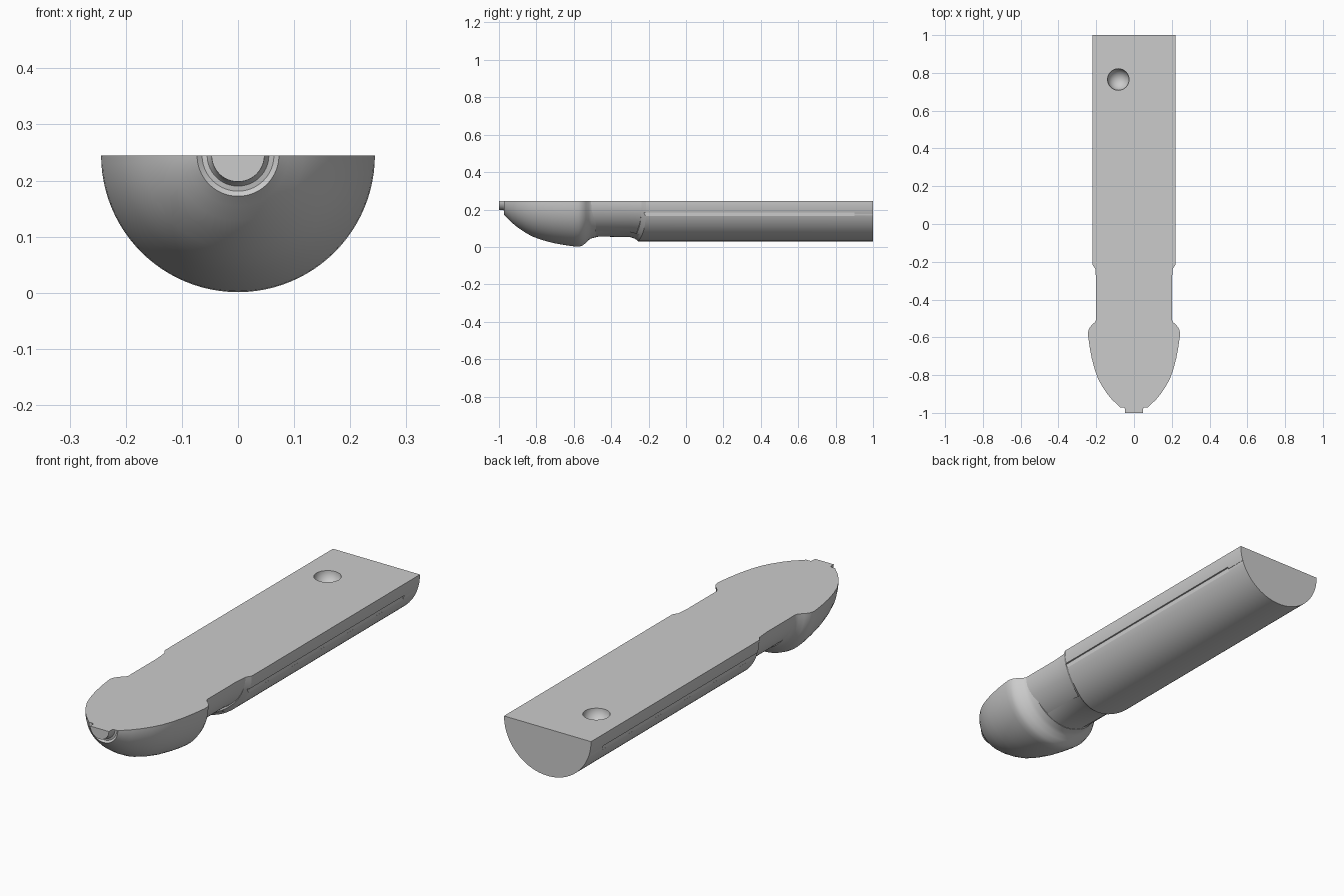
import bpy, bmesh, math

if "Cube" in bpy.data.objects:
    bpy.data.objects.remove(bpy.data.objects["Cube"], do_unlink=True)

TOP = 0.245   # height of the flat cut face
SEG = 48

grey = bpy.data.materials.new("plain grey")
grey.use_nodes = True
grey.diffuse_color = (0.6, 0.6, 0.6, 1)
grey.node_tree.nodes["Principled BSDF"].inputs["Base Color"].default_value = (0.6, 0.6, 0.6, 1)


def arc_loft(name, sections, half_angle=90, front_shape=None):
    """Loft closed arcs (y, x radius, z radius) hanging below the cut face."""
    bm = bmesh.new()
    rings = []
    for k, (y, rx, rz) in enumerate(sections):
        ring = []
        for i in range(SEG + 1):
            a = math.radians(half_angle) * (2 * i / SEG - 1)
            shift = front_shape(a) if front_shape and k < len(sections) - 1 else 0
            ring.append(bm.verts.new((rx * math.sin(a), y + shift, TOP - rz * math.cos(a))))
        rings.append(ring)
    for r, s in zip(rings, rings[1:]):
        for i in range(SEG + 1):
            j = (i + 1) % (SEG + 1)
            bm.faces.new((r[i], r[j], s[j], s[i]))
    bm.faces.new(rings[0])
    bm.faces.new(rings[-1])
    bmesh.ops.recalc_face_normals(bm, faces=bm.faces)
    mesh = bpy.data.meshes.new(name)
    bm.to_mesh(mesh)
    bm.free()
    mesh.materials.append(grey)
    obj = bpy.data.objects.new(name, mesh)
    bpy.context.collection.objects.link(obj)
    return obj


def smooth(obj, angle=30):
    bpy.ops.object.select_all(action="DESELECT")
    obj.select_set(True)
    bpy.context.view_layer.objects.active = obj
    bpy.ops.object.shade_smooth_by_angle(angle=math.radians(angle))


def cut(target, cutter):
    cutter.data.materials.append(grey)
    cutter.hide_render = True
    mod = target.modifiers.new("cut", "BOOLEAN")
    mod.operation = "DIFFERENCE"
    mod.solver = "EXACT"
    mod.object = cutter
    bpy.ops.object.select_all(action="DESELECT")
    target.select_set(True)
    bpy.context.view_layer.objects.active = target
    bpy.ops.object.modifier_apply(modifier=mod.name)
    bpy.data.objects.remove(cutter, do_unlink=True)


def box(x, y0, y1, z0, z1, width):
    bpy.ops.mesh.primitive_cube_add(size=1, location=(x, (y0 + y1) / 2, (z0 + z1) / 2))
    obj = bpy.context.object
    obj.scale = (width, y1 - y0, z1 - z0)
    bpy.context.view_layer.update()
    return obj


# Rounded nose with a small end pin and a shallow ring groove
nose_profile = [(-1, 0.047), (-0.978, 0.048), (-0.967, 0.055), (-0.965, 0.064),
                (-0.972, 0.073), (-0.955, 0.09), (-0.93, 0.116), (-0.9, 0.141),
                (-0.86, 0.168), (-0.82, 0.19), (-0.77, 0.208), (-0.71, 0.224),
                (-0.65, 0.235), (-0.6, 0.242), (-0.575, 0.244), (-0.555, 0.239),
                (-0.535, 0.224), (-0.52, 0.207), (-0.505, 0.199), (-0.48, 0.193)]
nose = arc_loft("rounded_nose", [(y, r, r) for y, r in nose_profile])
smooth(nose, 35)

# Narrow neck
neck = arc_loft("neck", [(-0.51, 0.2, 0.183), (-0.3, 0.2, 0.183), (-0.2, 0.208, 0.19)])
smooth(neck)

# Tongue under the neck, with a ledge along each side
tongue = arc_loft("under_tongue", [(-0.51, 0.193, 0.193), (-0.46, 0.19, 0.19),
                                   (-0.3, 0.192, 0.192), (-0.26, 0.205, 0.205),
                                   (-0.22, 0.213, 0.213)], half_angle=32)
smooth(tongue)


# Handle whose front edge sweeps forward underneath
def front_sweep(a):
    return -0.04 * max(0, math.cos(a)) ** 4


handle = arc_loft("handle", [(-0.24, 0.204, 0.196), (-0.215, 0.22, 0.215), (1, 0.22, 0.215)],
                  front_shape=front_sweep)

# Side grooves and their thin rear slits
for side in (-1, 1):
    cut(handle, box(side * 0.222, -0.3, 0.9, 0.165, 0.185, 0.036))
    cut(handle, box(side * 0.222, 0.88, 1.05, 0.168, 0.176, 0.03))

# Round socket in the flat face
bpy.ops.mesh.primitive_uv_sphere_add(segments=48, ring_count=24, radius=0.057,
                                     location=(-0.083, 0.765, TOP))
cut(handle, bpy.context.object)
smooth(handle)
